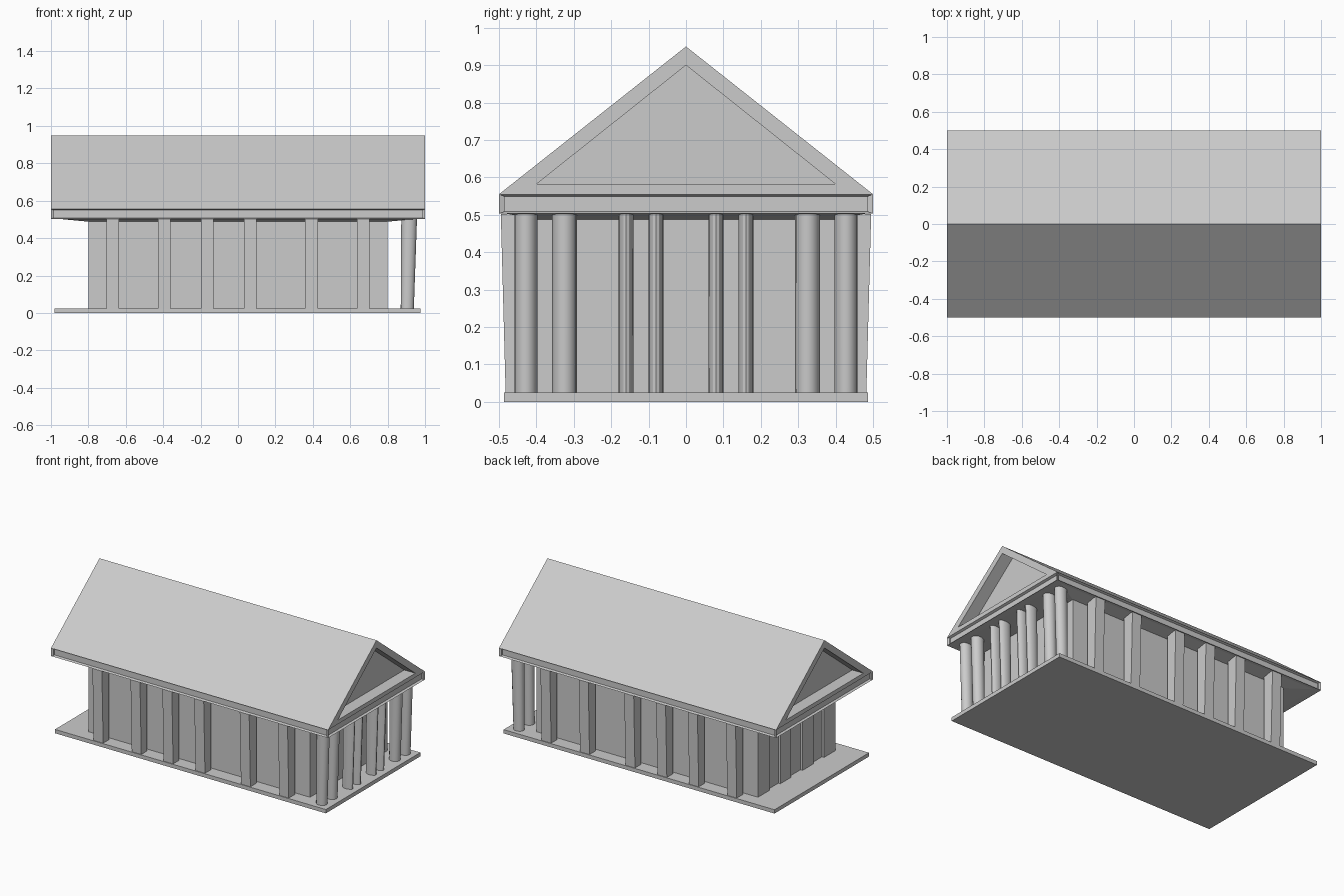
import bpy, bmesh
from math import pi, cos, sin

if "Cube" in bpy.data.objects:
    bpy.data.objects.remove(bpy.data.objects["Cube"])


def finish(name, bm, smooth=False):
    bmesh.ops.recalc_face_normals(bm, faces=bm.faces)
    me = bpy.data.meshes.new(name)
    bm.to_mesh(me)
    bm.free()
    ob = bpy.data.objects.new(name, me)
    bpy.context.collection.objects.link(ob)
    if smooth:
        bpy.ops.object.select_all(action='DESELECT')
        ob.select_set(True)
        bpy.context.view_layer.objects.active = ob
        bpy.ops.object.shade_smooth_by_angle()
    return ob


def loft(bm, low, high):
    """Closed solid between two matching rings of points."""
    a = [bm.verts.new(p) for p in low]
    b = [bm.verts.new(p) for p in high]
    n = len(a)
    bm.faces.new(a[::-1])
    bm.faces.new(b)
    for i in range(n):
        j = (i + 1) % n
        bm.faces.new((a[i], a[j], b[j], b[i]))


def rect(x0, x1, y0, y1, z):
    return [(x0, y0, z), (x1, y0, z), (x1, y1, z), (x0, y1, z)]


def ring(x, y, rx, ry, z, n=16):
    return [(x + rx * cos(2 * pi * i / n), y + ry * sin(2 * pi * i / n), z)
            for i in range(n)]


def box(name, x0, x1, y0, y1, z0, z1):
    bm = bmesh.new()
    loft(bm, rect(x0, x1, y0, y1, z0), rect(x0, x1, y0, y1, z1))
    return finish(name, bm)


# base slab and inner hall
box("base_slab", -0.98, 0.975, -0.487, 0.487, 0, 0.025)
box("inner_hall", -0.785, 0.8, -0.4, 0.4, 0.02, 0.495)

# shallow pilasters on the back end wall
for i, (a, b) in enumerate([(0.28, 0.4), (0.06, 0.17)]):
    for s in (-1, 1):
        box(f"back_pilaster_{i}", -0.8, -0.78,
            min(s * a, s * b), max(s * a, s * b), 0.02, 0.495)

# side pillars, leaning slightly outward at the top
for x in (-0.67, -0.395, -0.165, 0.065, 0.393, 0.67):
    for s in (-1, 1):
        bm = bmesh.new()
        h = 0.034
        loft(bm, rect(x - h, x + h, s * 0.42, s * 0.482, 0.02),
             rect(x - h, x + h, s * 0.42, s * 0.495, 0.502))
        finish("side_pillar", bm)

# porch columns: wide outer pairs, slim inner pairs
for y, r in ((0.428, 0.031), (0.325, 0.033), (0.16, 0.02), (0.08, 0.02)):
    for s in (-1, 1):
        bm = bmesh.new()
        loft(bm, ring(0.905, s * y, 0.035, r, 0.02),
             ring(0.915, s * y, 0.042, r, 0.502))
        finish("porch_column", bm, True)

# sloping underside of the beam
bm = bmesh.new()
loft(bm, rect(-0.8, 0.8, -0.4, 0.4, 0.488), rect(-0.99, 0.99, -0.495, 0.495, 0.506))
finish("soffit", bm)

# beam with a recessed panel on each side
bm = bmesh.new()
loft(bm, rect(-1, 1, -0.5, 0.5, 0.503), rect(-1, 1, -0.5, 0.5, 0.555))
bm.normal_update()
sides = [f for f in bm.faces if abs(f.normal.z) < 0.5]
for f in sides:
    bmesh.ops.inset_region(bm, faces=[f], thickness=0.008, depth=0)
    # push the panel straight inward
    n = f.normal.copy()
    for v in f.verts:
        v.co -= n * 0.015
finish("beam", bm)

# gable roof with a recessed triangle in each end
bm = bmesh.new()
outer = [(-0.5, 0.555), (0.5, 0.555), (0, 0.95)]
inner = [(-0.4, 0.582), (0.4, 0.582), (0, 0.90)]
ends = []
for s in (-1, 1):
    o = [bm.verts.new((s, y, z)) for y, z in outer]
    r = [bm.verts.new((s, y, z)) for y, z in inner]
    d = [bm.verts.new((s * 0.92, y, z)) for y, z in inner]
    bm.faces.new(d)
    for i in range(3):
        j = (i + 1) % 3
        bm.faces.new((o[i], o[j], r[j], r[i]))
        bm.faces.new((r[i], r[j], d[j], d[i]))
    ends.append(o)
for i in range(3):
    j = (i + 1) % 3
    bm.faces.new((ends[0][i], ends[0][j], ends[1][j], ends[1][i]))
finish("gable_roof", bm)
